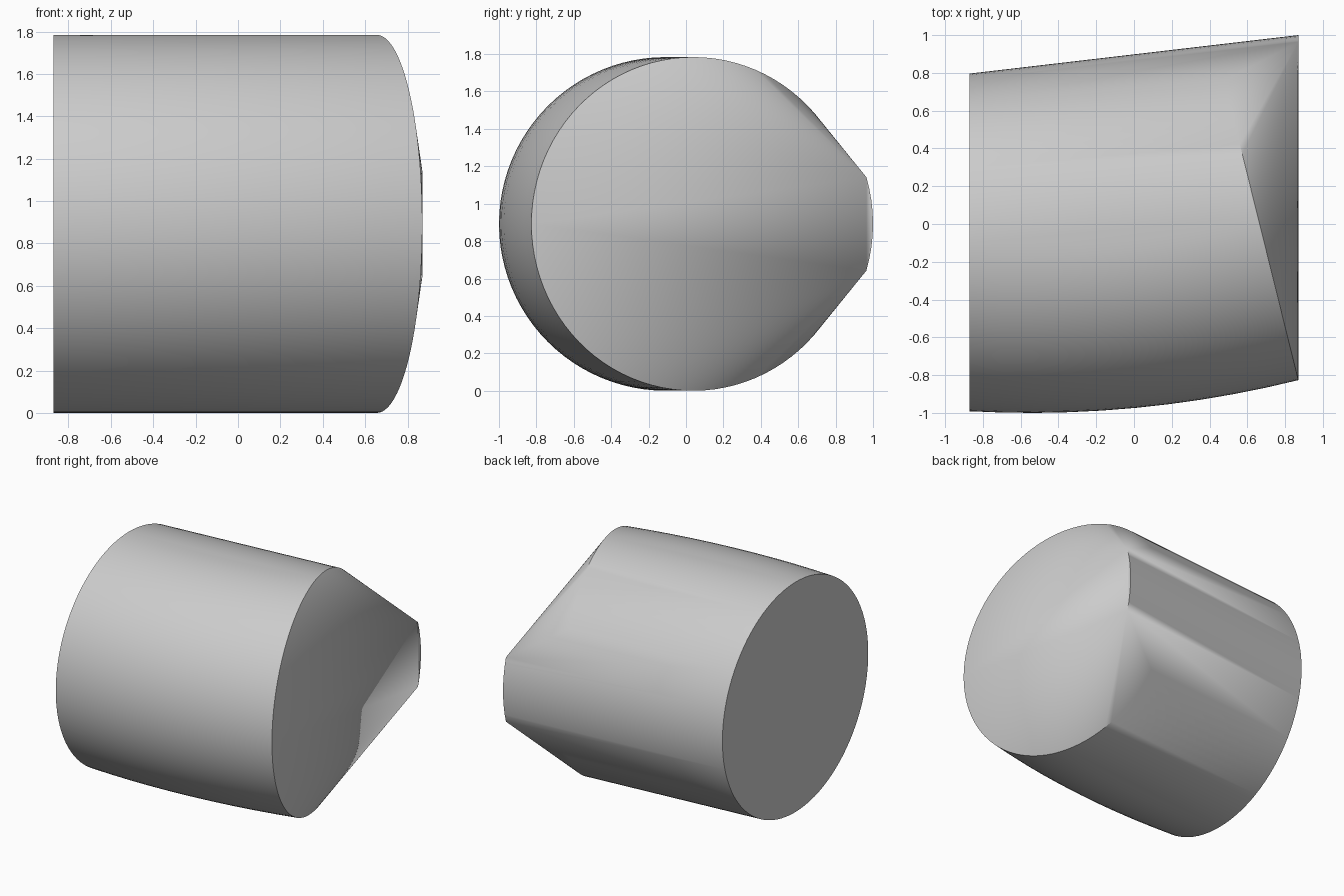
import bpy, bmesh
from math import sin, cos, asin, sqrt, pi, radians

cube = bpy.data.objects.get("Cube")
if cube:
    bpy.data.objects.remove(cube, do_unlink=True)

RADIUS = 0.892                  # tube radius, also the mid height
PIVOT_X, PIVOT_Y = -0.55, 4.9   # centre of the gentle bend
BEND = 5.9 - RADIUS
END_X = 0.87
END_ANGLE = asin((END_X - PIVOT_X) / 5.9)
SIDES, STEPS = 96, 10

grey = bpy.data.materials.new("plain grey")
grey.use_nodes = True
colour = (0.6, 0.6, 0.6, 1)
grey.diffuse_color = colour
grey.node_tree.nodes["Principled BSDF"].inputs["Base Color"].default_value = colour

bm = bmesh.new()

# Bent tube: flat at the -x end, cut square to the bend at the +x end
for i in range(SIDES):
    t = 2 * pi * i / SIDES
    rho = BEND - RADIUS * cos(t)
    start = asin((-END_X - PIVOT_X) / rho)
    for k in range(STEPS + 1):
        a = start + (END_ANGLE - start) * k / STEPS
        bm.verts.new((PIVOT_X + rho * sin(a), PIVOT_Y - rho * cos(a),
                      RADIUS + RADIUS * sin(t)))

# Short upright arc forming the pointed back corner
half = asin(0.25 / RADIUS)
for k in range(9):
    t = half * (k / 4 - 1)
    bm.verts.new((END_X, 1 - RADIUS + RADIUS * cos(t), RADIUS + RADIUS * sin(t)))

# Wrap the tube and the corner in one tight skin
hull = bmesh.ops.convex_hull(bm, input=bm.verts)
loose = {g for g in hull["geom_interior"] + hull["geom_unused"]
         if isinstance(g, bmesh.types.BMVert)}
bmesh.ops.delete(bm, geom=list(loose), context='VERTS')
bmesh.ops.dissolve_limit(bm, angle_limit=radians(0.1), verts=bm.verts, edges=bm.edges)
bmesh.ops.recalc_face_normals(bm, faces=bm.faces)

mesh = bpy.data.meshes.new("tapered_drum")
bm.to_mesh(mesh)
bm.free()
mesh.materials.append(grey)
drum = bpy.data.objects.new("tapered_drum", mesh)
bpy.context.collection.objects.link(drum)
bpy.ops.object.select_all(action='DESELECT')
drum.select_set(True)
bpy.context.view_layer.objects.active = drum
bpy.ops.object.shade_smooth_by_angle(angle=radians(30))
